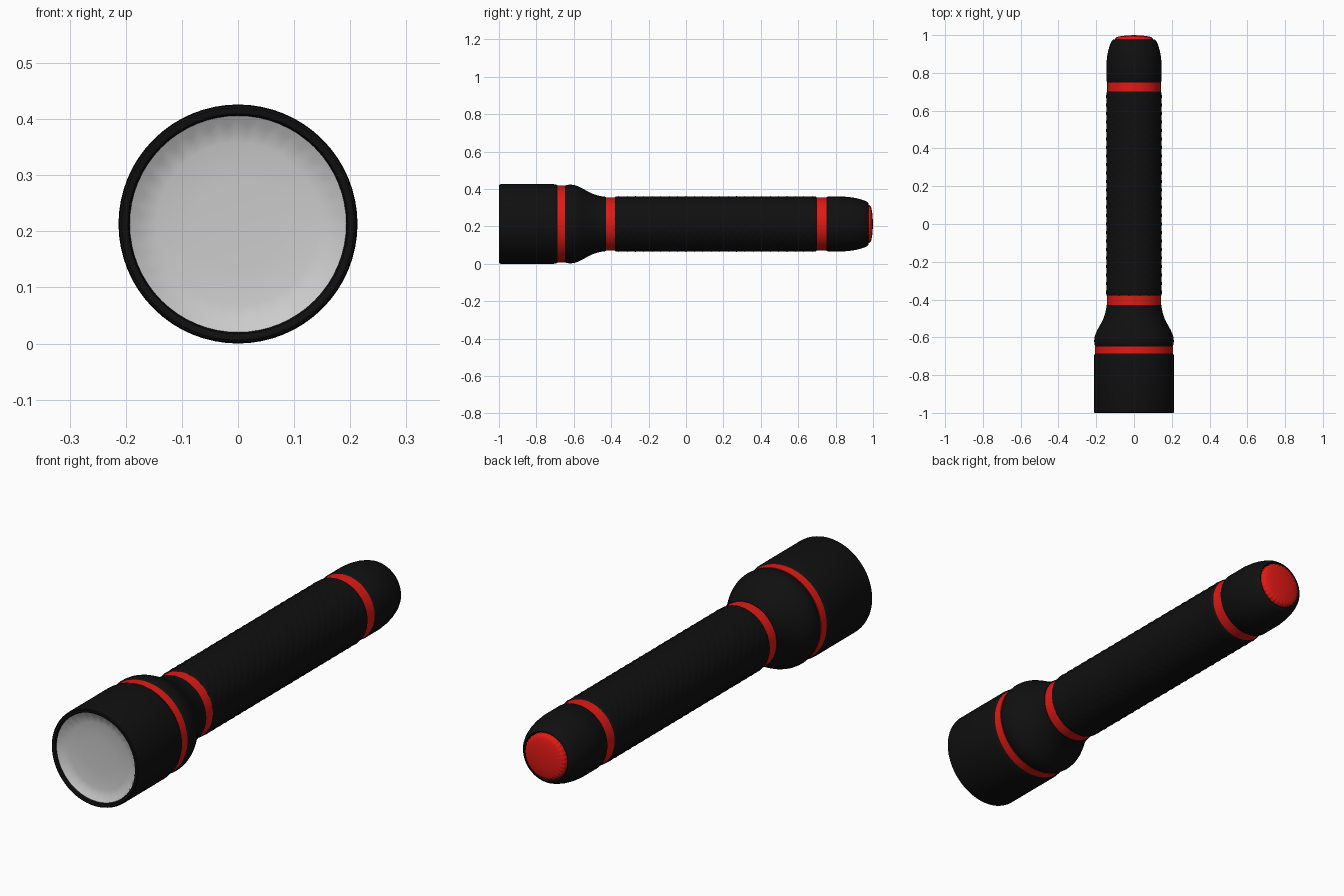
import bpy, bmesh, math

if "Cube" in bpy.data.objects:
    bpy.data.objects.remove(bpy.data.objects["Cube"])

R = 0.213          # axis height = head radius
TAU = 2 * math.pi


def material(name, rgb):
    m = bpy.data.materials.new(name)
    m.diffuse_color = (*rgb, 1)
    m.use_nodes = True
    m.node_tree.nodes["Principled BSDF"].inputs["Base Color"].default_value = m.diffuse_color
    return m


black = material("black_rubber", (0.005, 0.005, 0.005))
red = material("red_plastic", (0.75, 0.01, 0.007))


def lathe(name, profile, mat=None, segs=64, ripple=None, angle=35):
    """Revolve (y, radius) points about the long axis; radius 0 closes to a point."""
    bm = bmesh.new()
    rings = []
    for y, r in profile:
        if r == 0:
            rings.append([bm.verts.new((0, y, R))])
            continue
        ring = []
        for i in range(segs):
            a = TAU * i / segs
            rr = r + (ripple(a, y, r) if ripple else 0)
            ring.append(bm.verts.new((rr * math.cos(a), y, R + rr * math.sin(a))))
        rings.append(ring)
    for p, q in zip(rings, rings[1:]):
        for i in range(segs):
            j = (i + 1) % segs
            if len(p) == 1:
                bm.faces.new((p[0], q[j], q[i]))
            elif len(q) == 1:
                bm.faces.new((p[i], p[j], q[0]))
            else:
                bm.faces.new((p[i], p[j], q[j], q[i]))
    bmesh.ops.recalc_face_normals(bm, faces=bm.faces)
    me = bpy.data.meshes.new(name)
    bm.to_mesh(me)
    bm.free()
    ob = bpy.data.objects.new(name, me)
    bpy.context.collection.objects.link(ob)
    if mat:
        me.materials.append(mat)
    bpy.ops.object.select_all(action='DESELECT')
    ob.select_set(True)
    bpy.context.view_layer.objects.active = ob
    bpy.ops.object.shade_smooth_by_angle(angle=math.radians(angle))
    return ob


# Head with an open bezel at the front
lathe("head", [(-0.965, 0.190), (-0.990, 0.193), (-0.998, 0.196), (-1.0, 0.200),
               (-1.0, 0.207), (-0.997, 0.211), (-0.99, 0.213), (-0.71, 0.213),
               (-0.695, 0.211), (-0.685, 0.206), (-0.683, 0.190)], black)

# Flared neck
lathe("neck", [(-0.652, 0.190), (-0.650, 0.203), (-0.640, 0.208), (-0.620, 0.211),
               (-0.600, 0.209), (-0.580, 0.203), (-0.555, 0.191), (-0.525, 0.174),
               (-0.500, 0.162), (-0.470, 0.152), (-0.445, 0.147), (-0.428, 0.145),
               (-0.426, 0.130)], black)


# Grip tube with shallow knurling
def knurl(a, y, r):
    if -0.365 < y < 0.69:
        return 0.0022 * math.cos(16 * a) * math.cos(TAU * (y + 0.36) / 0.045)
    return 0


rows = [(-0.36 + 0.01125 * i, 0.1465) for i in range(94)]
lathe("grip", [(-0.384, 0.130), (-0.382, 0.141), (-0.376, 0.146)] + rows +
      [(0.694, 0.146), (0.702, 0.141), (0.704, 0.130)], black, 64, knurl)


# Red trim rings
def trim(name, y0, y1, r):
    lathe(name, [(y0, r - 0.03), (y0, r), (y1, r), (y1, r - 0.03)], red)


trim("head_ring", -0.686, -0.648, 0.207)
trim("neck_ring", -0.430, -0.378, 0.143)
trim("tail_ring", 0.698, 0.754, 0.142)

# Tail cap with a recess for the switch
lathe("tail_cap", [(0.749, 0.130), (0.750, 0.142), (0.757, 0.146), (0.85, 0.146),
                   (0.89, 0.142), (0.92, 0.136), (0.95, 0.127), (0.967, 0.119),
                   (0.975, 0.113), (0.977, 0.107), (0.972, 0.102), (0.960, 0.100)],
      black)


# Ribbed switch button
def ribs(a, y, r):
    return 0.0015 * math.cos(32 * a) if r > 0.08 else 0


lathe("switch_button", [(0.955, 0.099), (0.980, 0.099), (0.987, 0.094),
                        (0.992, 0.082), (0.997, 0.05), (1.0, 0)], red, 128, ribs)


# Scalloped lens, slightly dished
def scallop(a, y, r):
    return 0.006 * math.cos(32 * a) if 0.155 < r < 0.185 else 0


lathe("lens", [(-0.990, 0.1935), (-0.982, 0.180), (-0.974, 0.163),
               (-0.970, 0.145), (-0.967, 0.08), (-0.966, 0)], None, 64, scallop)
